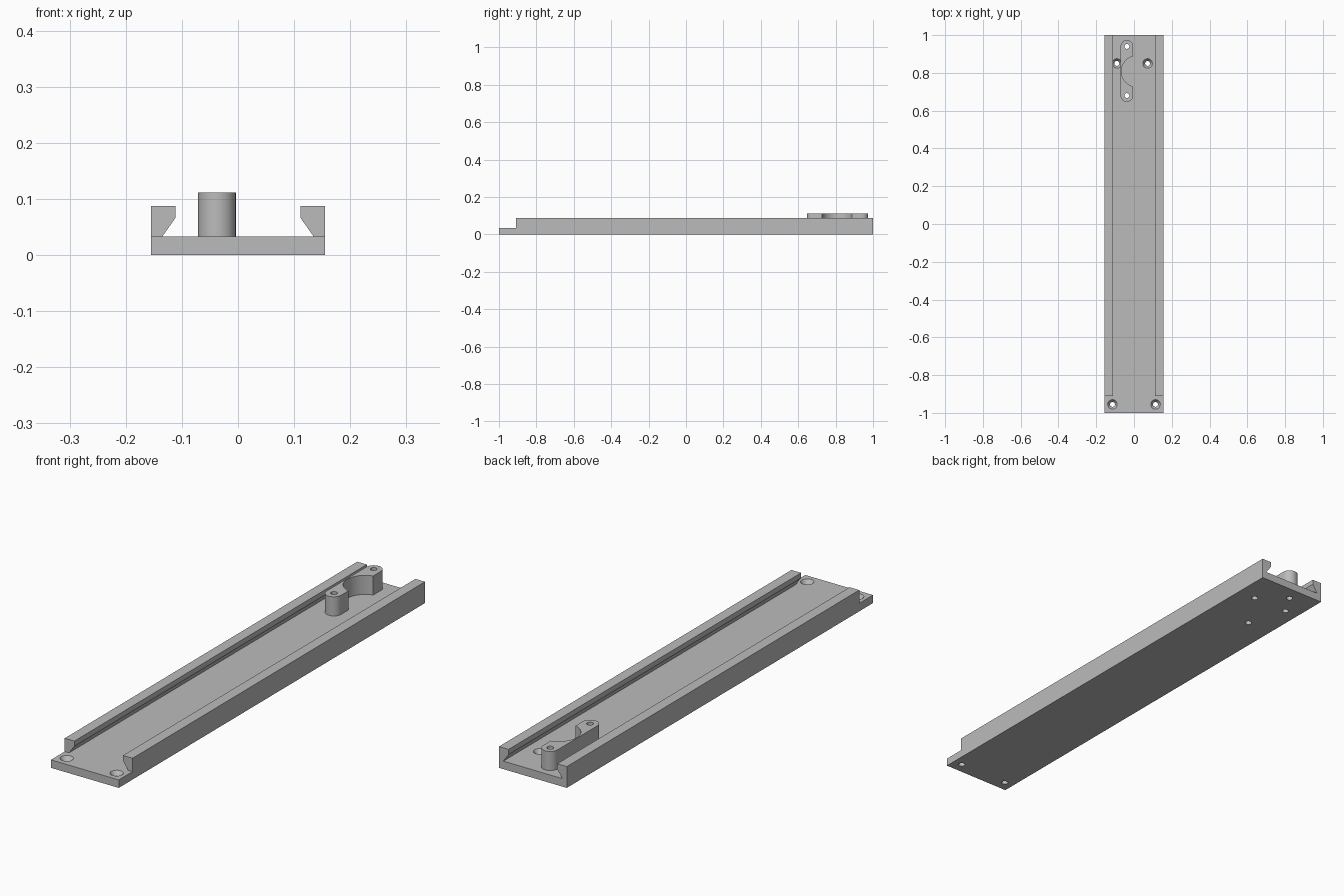
import bpy
import bmesh
from math import cos, sin, pi, radians

if "Cube" in bpy.data.objects:
    bpy.data.objects.remove(bpy.data.objects["Cube"], do_unlink=True)

grey = bpy.data.materials.new("plain grey")
grey.use_nodes = True
colour = (0.5, 0.5, 0.5, 1)
grey.diffuse_color = colour
grey.node_tree.nodes["Principled BSDF"].inputs["Base Color"].default_value = colour

FLOOR, TOP, HALF_W = 0.033, 0.088, 0.155
HOLE_R, SINK_R = 0.013, 0.025


def prism(name, points, offset):
    """Extrude a closed outline by an offset vector."""
    bm = bmesh.new()
    face = bm.faces.new([bm.verts.new(p) for p in points])
    ext = bmesh.ops.extrude_face_region(bm, geom=[face])
    verts = [v for v in ext["geom"] if isinstance(v, bmesh.types.BMVert)]
    bmesh.ops.translate(bm, vec=offset, verts=verts)
    bmesh.ops.recalc_face_normals(bm, faces=bm.faces)
    mesh = bpy.data.meshes.new(name)
    bm.to_mesh(mesh)
    bm.free()
    mesh.materials.append(grey)
    obj = bpy.data.objects.new(name, mesh)
    bpy.context.collection.objects.link(obj)
    return obj


def arc(x, y, r, start, end, steps, z):
    return [(x + r * cos(start + (end - start) * i / steps),
             y + r * sin(start + (end - start) * i / steps), z)
            for i in range(steps + 1)]


def cylinder(name, x, y, r, low, high):
    return prism(name, arc(x, y, r, 0, 2 * pi, 48, low)[:-1], (0, 0, high - low))


def countersink(x, y):
    bpy.ops.mesh.primitive_cone_add(vertices=48, radius1=HOLE_R, radius2=SINK_R + 0.001,
                                    depth=0.018, location=(x, y, FLOOR - 0.008))
    return bpy.context.object


def cut(target, cutter):
    cutter.hide_render = True
    mod = target.modifiers.new("cut", "BOOLEAN")
    mod.operation = "DIFFERENCE"
    mod.solver = "EXACT"
    mod.object = cutter
    bpy.context.view_layer.objects.active = target
    bpy.ops.object.modifier_apply(modifier=mod.name)
    bpy.data.objects.remove(cutter, do_unlink=True)


# Channel: base plate with two undercut rails, as one mirrored profile
half = [(HALF_W, 0), (HALF_W, TOP), (0.111, TOP), (0.111, 0.067), (0.135, FLOOR)]
section = half + [(-x, z) for x, z in reversed(half)]
channel = prism("channel_base", [(x, -1, z) for x, z in section], (0, 2, 0))

# Rails stop short of the front end
cut(channel, prism("front_step", [(x, -1.1, z) for x, z in
                                  [(-0.2, FLOOR), (0.2, FLOOR), (0.2, 0.2), (-0.2, 0.2)]],
                   (0, 0.19, 0)))

# Countersunk screw holes
for x, y in [(-0.114, -0.955), (0.114, -0.955), (-0.091, 0.85), (0.072, 0.85)]:
    cut(channel, cylinder("screw_hole", x, y, HOLE_R, -0.1, 0.2))
    cut(channel, countersink(x, y))

# Raised bracket: rounded bar with a round bite on its left side
BX, BR, Y_LOW, Y_HIGH = -0.0375, 0.0335, 0.68, 0.94
outline = arc(BX, Y_HIGH, BR, 0, pi, 24, FLOOR) + arc(BX, Y_LOW, BR, pi, 2 * pi, 24, FLOOR)
bracket = prism("raised_bracket", outline, (0, 0, 0.079))
cut(bracket, cylinder("round_bite", 0.016, 0.808, 0.083, -0.1, 0.3))

# Pin holes through the bracket and the plate
for y in (Y_LOW, Y_HIGH):
    for part in (bracket, channel):
        cut(part, cylinder("pin_hole", BX, y, HOLE_R, -0.1, 0.3))

for part in (channel, bracket):
    bpy.ops.object.select_all(action="DESELECT")
    part.select_set(True)
    bpy.context.view_layer.objects.active = part
    bpy.ops.object.shade_smooth_by_angle(angle=radians(30))
